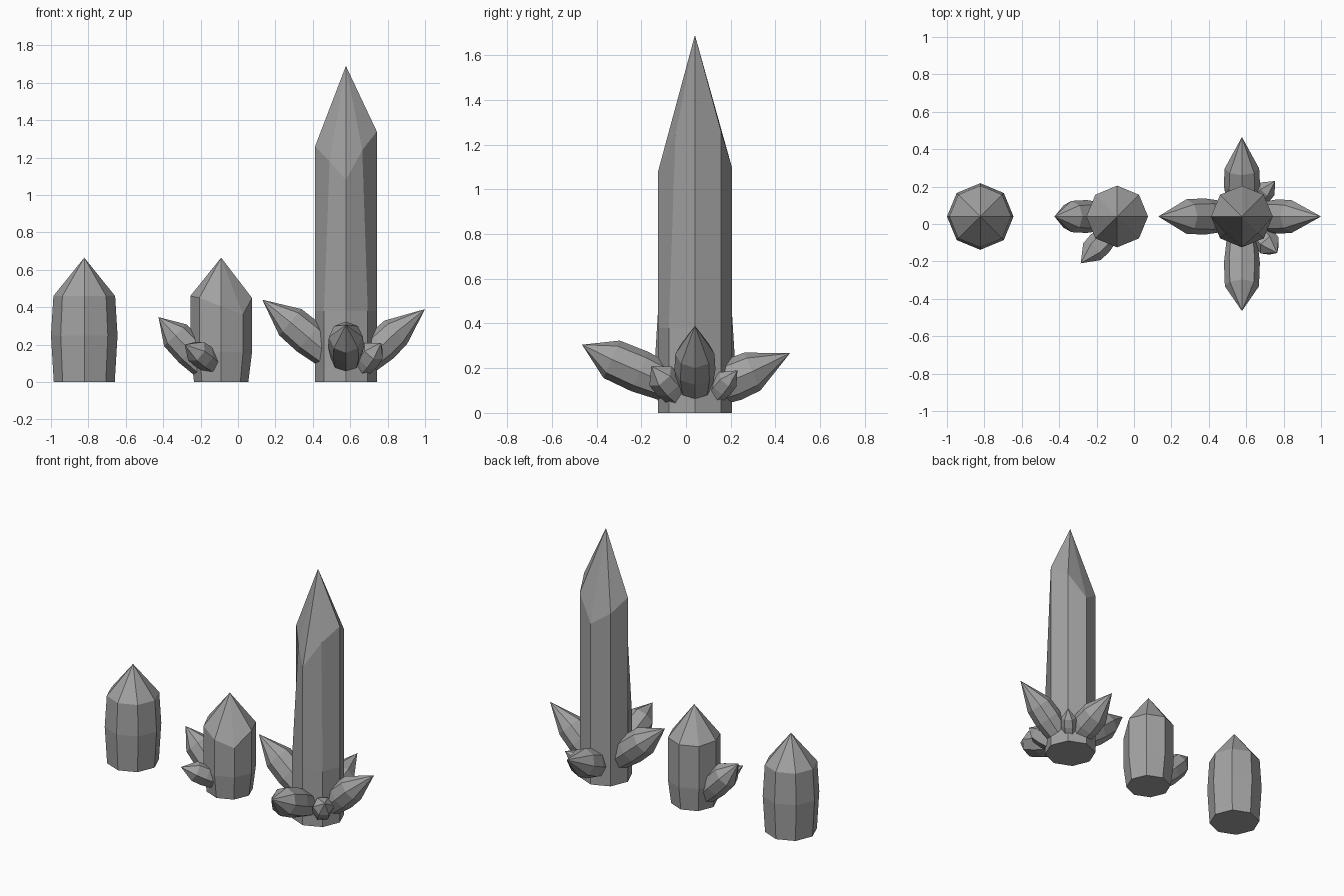
import bpy
import bmesh
from math import cos, sin, tau
from mathutils import Vector

cube = bpy.data.objects.get("Cube")
if cube:
    bpy.data.objects.remove(cube, do_unlink=True)

# One grey stone colour
stone = bpy.data.materials.new("grey crystal")
stone.use_nodes = True
GREY = (0.36, 0.36, 0.36, 1)
stone.diffuse_color = GREY
stone.node_tree.nodes["Principled BSDF"].inputs["Base Color"].default_value = GREY


def loft(name, rings, tip):
    """Bridge rings of points, close the base and join the last ring to a tip."""
    bm = bmesh.new()
    loops = [[bm.verts.new(p) for p in ring] for ring in rings]
    n = len(loops[0])
    bm.faces.new(loops[0][::-1])
    for low, high in zip(loops, loops[1:]):
        for i in range(n):
            j = (i + 1) % n
            bm.faces.new((low[i], low[j], high[j], high[i]))
    top = bm.verts.new(tip)
    for i in range(n):
        bm.faces.new((loops[-1][i], loops[-1][(i + 1) % n], top))
    bmesh.ops.recalc_face_normals(bm, faces=bm.faces)
    mesh = bpy.data.meshes.new(name)
    bm.to_mesh(mesh)
    bm.free()
    mesh.materials.append(stone)
    obj = bpy.data.objects.new(name, mesh)
    bpy.context.collection.objects.link(obj)
    return obj


def pillar(name, x, tip_z, radii, mid_z, shoulders, pinch=1.0):
    """Upright eight-sided crystal; shoulder heights run round from +x."""
    y = 0.04
    pinched = (5, 7)  # front diagonal edges lean inwards at the shoulder

    def ring(radius, heights, lean=1.0):
        pts = []
        for i, z in enumerate(heights):
            r = radius * (lean if i in pinched else 1)
            pts.append((x + r * cos(i * tau / 8), y + r * sin(i * tau / 8), z))
        return pts

    rings = [ring(radii[0], [0] * 8), ring(radii[1], [mid_z] * 8),
             ring(radii[2], shoulders, pinch)]
    loft(name, rings, (x, y, tip_z))


def shard(name, base, shoulder, tip, radius, sides=8):
    """Tilted crystal growing from base to shoulder, ending in a point."""
    base, shoulder, tip = Vector(base), Vector(shoulder), Vector(tip)
    axis = (shoulder - base).normalized()
    side = axis.cross(Vector((0, 0, 1))).normalized()
    up = side.cross(axis)
    rings = []
    for t, scale in ((0, 0.85), (0.5, 1.0), (1, 0.95)):
        centre = base.lerp(shoulder, t)
        rings.append([centre + radius * scale * (side * cos(i * tau / sides) + up * sin(i * tau / sides))
                      for i in range(sides)])
    loft(name, rings, tip)


# Upright crystals
pillar("single_crystal", -0.822, 0.665, (0.163, 0.178, 0.165), 0.25, [0.46] * 8)
pillar("short_crystal", -0.09, 0.665, (0.145, 0.165, 0.165), 0.16,
       [0.45, 0.45, 0.45, 0.45, 0.46, 0.45, 0.405, 0.36])
pillar("tall_crystal", 0.577, 1.69, (0.165, 0.165, 0.165), 0.38,
       [1.34, 1.26, 1.10, 1.18, 1.26, 1.18, 1.08, 1.24], pinch=0.75)

# Shards around the short crystal
shard("short_left_shard", (-0.17, 0.04, 0.08), (-0.335, 0.04, 0.25), (-0.425, 0.04, 0.347), 0.088)
shard("short_front_shard", (-0.14, -0.06, 0.10), (-0.225, -0.148, 0.165), (-0.285, -0.21, 0.20), 0.068, 6)

# Four large shards around the tall crystal
shard("tall_left_shard", (0.475, 0.04, 0.155), (0.28, 0.04, 0.32), (0.13, 0.04, 0.44), 0.097)
shard("tall_right_shard", (0.69, 0.04, 0.12), (0.843, 0.04, 0.265), (1.0, 0.04, 0.39), 0.092)
shard("tall_front_shard", (0.577, -0.08, 0.13), (0.577, -0.333, 0.24), (0.577, -0.465, 0.305), 0.096)
shard("tall_back_shard", (0.577, 0.12, 0.11), (0.577, 0.297, 0.185), (0.577, 0.465, 0.267), 0.097)

# Two small shards between them
shard("small_front_shard", (0.66, -0.04, 0.08), (0.725, -0.115, 0.165), (0.765, -0.155, 0.21), 0.068, 6)
shard("small_back_shard", (0.66, 0.13, 0.08), (0.715, 0.188, 0.15), (0.755, 0.23, 0.19), 0.052, 6)
